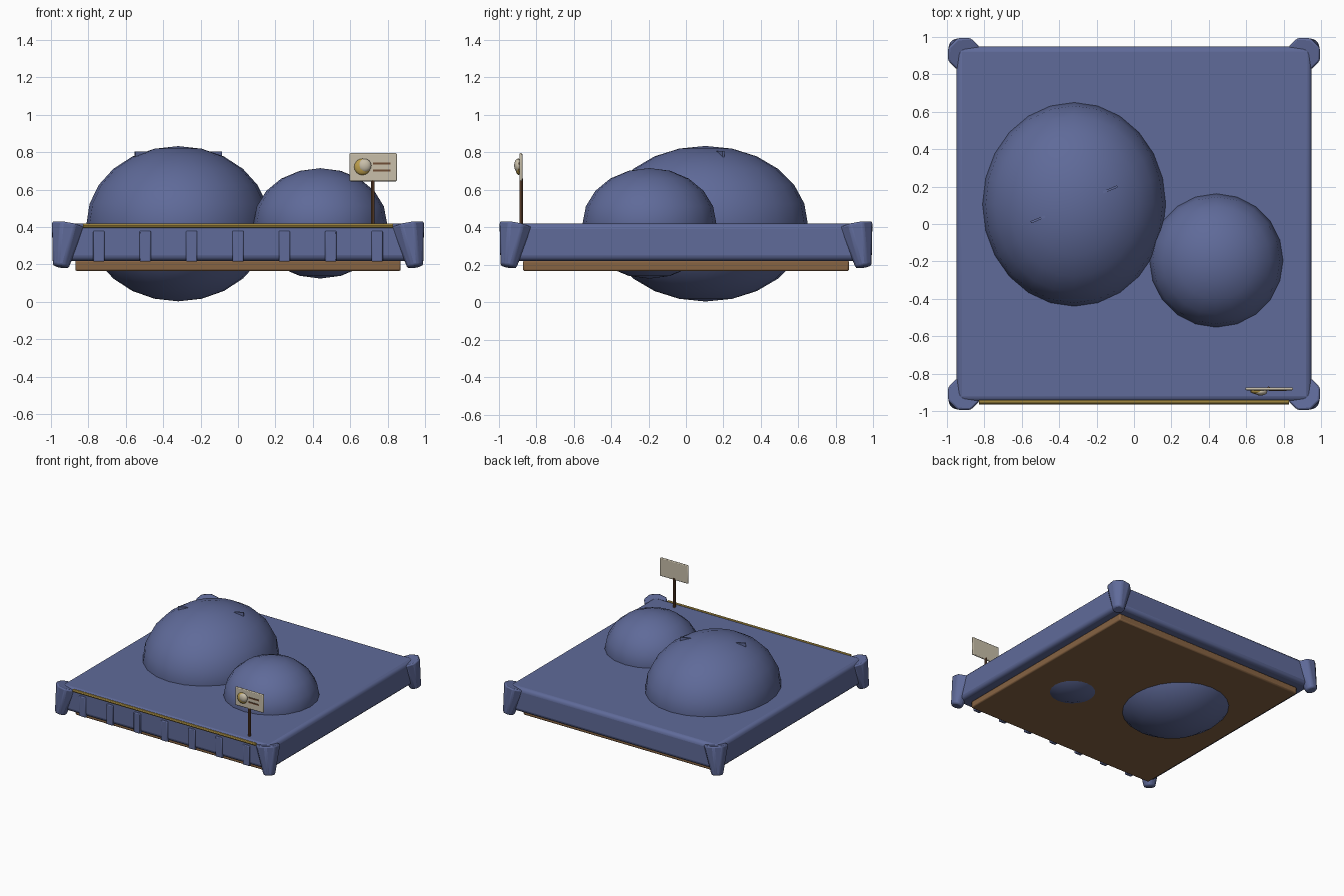
import bpy, bmesh, math
from mathutils import Vector

if "Cube" in bpy.data.objects:
    bpy.data.objects.remove(bpy.data.objects["Cube"])


def mat(name, rgb):
    m = bpy.data.materials.new(name)
    m.diffuse_color = (*rgb, 1)
    m.use_nodes = True
    m.node_tree.nodes["Principled BSDF"].inputs["Base Color"].default_value = m.diffuse_color
    return m


BLUE = mat("blue_cloth", (0.115, 0.145, 0.32))
BROWN = mat("wood_brown", (0.24, 0.125, 0.055))
DARK = mat("dark_wood", (0.16, 0.075, 0.035))
GOLD = mat("gold", (0.50, 0.34, 0.07))
CREAM = mat("cream", (0.58, 0.52, 0.40))


def finish(name, bm, m, bevel=0, segs=2, smooth=True):
    me = bpy.data.meshes.new(name)
    bm.to_mesh(me)
    bm.free()
    ob = bpy.data.objects.new(name, me)
    bpy.context.collection.objects.link(ob)
    me.materials.append(m)
    if bevel:
        b = ob.modifiers.new("bevel", 'BEVEL')
        b.width, b.segments, b.limit_method = bevel, segs, 'ANGLE'
    if smooth:
        bpy.ops.object.select_all(action='DESELECT')
        ob.select_set(True)
        bpy.context.view_layer.objects.active = ob
        bpy.ops.object.shade_smooth_by_angle(angle=math.radians(40))
    return ob


def box(name, lo, hi, m, bevel=0, segs=2, rot=0):
    bm = bmesh.new()
    bmesh.ops.create_cube(bm, size=1)
    lo, hi = Vector(lo), Vector(hi)
    bmesh.ops.scale(bm, vec=hi - lo, verts=bm.verts)
    ob = finish(name, bm, m, bevel, segs)
    ob.location = (lo + hi) / 2
    ob.rotation_euler.z = rot
    return ob


def ball(name, c, r, m, seg, rings):
    bm = bmesh.new()
    bmesh.ops.create_uvsphere(bm, u_segments=seg, v_segments=rings, radius=1)
    bmesh.ops.scale(bm, vec=r, verts=bm.verts)
    ob = finish(name, bm, m)
    ob.location = c
    return ob


def rod(name, a, b, r1, r2, m, seg=8, bevel=0, roll=0):
    a, b = Vector(a), Vector(b)
    bm = bmesh.new()
    bmesh.ops.create_cone(bm, cap_ends=True, segments=seg, radius1=r1,
                          radius2=r2, depth=(b - a).length)
    for v in bm.verts:
        v.co.rotate(Vector((0, 0, 1)).rotation_difference(Vector((0, 0, 1))))
    q = Vector((0, 0, 1)).rotation_difference(b - a)
    for v in bm.verts:
        x, y = v.co.x, v.co.y
        v.co.x = x * math.cos(roll) - y * math.sin(roll)
        v.co.y = x * math.sin(roll) + y * math.cos(roll)
        v.co.rotate(q)
    ob = finish(name, bm, m, bevel)
    ob.location = (a + b) / 2
    return ob


# cloth slab and wooden base
box("cloth_slab", (-0.95, -0.95, 0.22), (0.95, 0.95, 0.42), BLUE, 0.03, 3)
box("wood_base", (-0.87, -0.87, 0.165), (0.87, 0.87, 0.222), BROWN, 0.01)

# gathered corners, tapering downward and leaning outward
for sx in (-1, 1):
    for sy in (-1, 1):
        rod("corner_gather", (sx * 0.948, sy * 0.948, 0.188),
            (sx * 0.908, sy * 0.908, 0.412), 0.046, 0.095, BLUE, 8, 0.012,
            math.pi / 8)

# domes
ball("large_dome", (-0.32, 0.105, 0.418), (0.49, 0.545, 0.415), BLUE, 24, 12)
ball("small_dome", (0.44, -0.195, 0.42), (0.357, 0.357, 0.295), BLUE, 20, 10)

# thin crease plate whose corners poke through the large dome
box("dome_crease", (-0.57, 0.099, 0.70), (-0.07, 0.111, 0.805), BLUE,
    rot=math.radians(22.5))

# front folds and gold trim
for i in range(7):
    x = (i - 3) * 0.248
    box("front_fold", (x - 0.03, -0.96, 0.215), (x + 0.03, -0.93, 0.38), BLUE, 0.006)
rod("gold_trim", (-0.83, -0.952, 0.408), (0.83, -0.952, 0.408), 0.012, 0.012, GOLD, 8)

# sign: post, board, crescent and two strokes
rod("sign_post", (0.72, -0.879, 0.40), (0.72, -0.879, 0.66), 0.010, 0.010, DARK)
box("sign_board", (0.595, -0.889, 0.645), (0.85, -0.873, 0.795), CREAM, 0.006)
ball("sign_moon", (0.665, -0.893, 0.722), (0.044, 0.018, 0.044), GOLD, 16, 8)
ball("sign_moon_cover", (0.677, -0.897, 0.729), (0.036, 0.02, 0.036), CREAM, 16, 8)
for x0, z in ((0.722, 0.739), (0.722, 0.702)):
    box("sign_stroke", (x0, -0.894, z - 0.005), (0.815, -0.886, z + 0.005), DARK)
